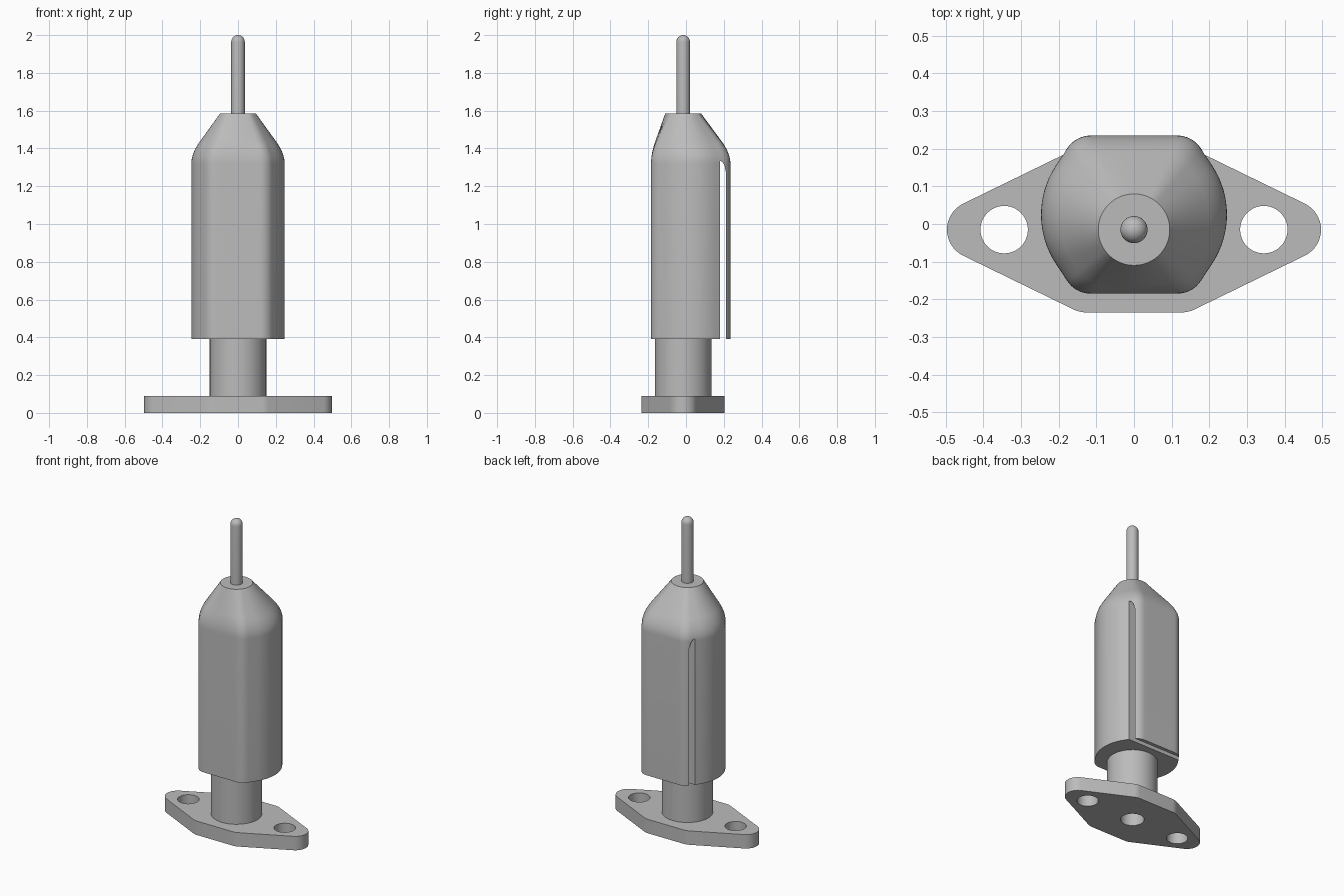
import bpy, bmesh, math
from mathutils import Vector

cube = bpy.data.objects.get("Cube")
if cube:
    bpy.data.objects.remove(cube, do_unlink=True)

AXIS_Y = -0.015
MID_Y = 0.025

grey = bpy.data.materials.new("plain grey")
grey.use_nodes = True
grey.diffuse_color = (0.5, 0.5, 0.5, 1)
grey.node_tree.nodes["Principled BSDF"].inputs["Base Color"].default_value = (0.5, 0.5, 0.5, 1)


def skin(name, rings, cap_start=True, cap_end=True, loop=False):
    """Join rings of points into a surface."""
    bm = bmesh.new()
    rows = [[bm.verts.new(p) for p in ring] for ring in rings]
    n = len(rows[0])
    pairs = list(zip(rows, rows[1:])) + ([(rows[-1], rows[0])] if loop else [])
    for a, b in pairs:
        for i in range(n):
            j = (i + 1) % n
            bm.faces.new((a[i], a[j], b[j], b[i]))
    if cap_start and not loop:
        bm.faces.new(rows[0][::-1])
    if cap_end and not loop:
        bm.faces.new(rows[-1])
    bmesh.ops.recalc_face_normals(bm, faces=bm.faces)
    mesh = bpy.data.meshes.new(name)
    bm.to_mesh(mesh)
    bm.free()
    obj = bpy.data.objects.new(name, mesh)
    mesh.materials.append(grey)
    bpy.context.collection.objects.link(obj)
    return obj


def activate(obj):
    bpy.ops.object.select_all(action='DESELECT')
    obj.select_set(True)
    bpy.context.view_layer.objects.active = obj


def cut(obj, cutter):
    activate(obj)
    mod = obj.modifiers.new("cut", 'BOOLEAN')
    mod.operation, mod.solver, mod.object = 'DIFFERENCE', 'EXACT', cutter
    bpy.ops.object.modifier_apply(modifier=mod.name)
    bpy.data.objects.remove(cutter, do_unlink=True)


def smooth(obj):
    activate(obj)
    bpy.ops.object.shade_smooth_by_angle(angle=math.radians(30))


def circle(r, z, x=0, n=48):
    return [(x + r * math.cos(math.tau * i / n), AXIS_Y + r * math.sin(math.tau * i / n), z)
            for i in range(n)]


def arc(cx, cy, r, a0, a1, steps):
    angles = [math.radians(a0 + (a1 - a0) * i / steps) for i in range(steps + 1)]
    return [(cx + r * math.cos(a), cy + r * math.sin(a)) for a in angles]


def line(a, b, steps):
    """Points strictly between a and b."""
    return [tuple(Vector(a).lerp(Vector(b), i / steps)) for i in range(1, steps)]


def mirror_quarter(quarter):
    """Quarter outline from the +x axis to the +y axis, mirrored to a full loop."""
    half = quarter + [(-x, y) for x, y in reversed(quarter) if x > 1e-6]
    return half + [(x, -y) for x, y in reversed(half) if y > 1e-6]


# Mounting flange with two bolt holes and a central bore
outline = mirror_quarter(arc(0.42, 0, 0.077, 0, 64, 8) + arc(0.126, 0.14, 0.08, 64, 90, 4))
flange = skin("mounting_flange", [[(x, y + AXIS_Y, z) for x, y in outline] for z in (0, 0.09)])
for x, r in ((-0.345, 0.063), (0, 0.07), (0.345, 0.063)):
    cut(flange, skin("hole_cutter", [circle(r, -0.1, x), circle(r, 0.2, x)]))
smooth(flange)

# Hollow stem
stem = skin("stem", [circle(r, z) for r, z in
                     ((0.07, 0.09), (0.15, 0.09), (0.15, 0.4), (0.07, 0.4))], loop=True)
smooth(stem)

# Body: flat front and back, bowed sides, lofted to a round nose
side = arc(0.011, 0, 0.236, 0, 33, 8)
corner = arc(0.115, 0.135, 0.075, 33, 90, 8)
section = mirror_quarter(side + line(side[-1], corner[0], 4) + corner
                         + line(corner[-1], (0, 0.21), 5) + [(0, 0.21)])
base = [Vector((x, y + MID_Y)) for x, y in section]
centre = Vector((0, AXIS_Y))
tip = [centre + (p - centre).normalized() * 0.095 for p in base]


def body_ring(t, z):
    return [(*p.lerp(q, t), z) for p, q in zip(base, tip)]


rings = [body_ring(0, 0.39)]
for i in range(9):
    u = i / 8
    rings.append(body_ring(0.31 * u * u, (1 - u) ** 2 * 1.32 + 2 * u * (1 - u) * 1.375 + u * u * 1.44))
rings.append(body_ring(1, 1.585))
body = skin("body", rings)

# Through slot that leaves a thin clip along the back
slot = [(0.181, 0.3), (0.181, 1.335), (0.193, 1.328), (0.204, 1.31), (0.211, 1.275), (0.211, 0.3)]
cut(body, skin("slot_cutter", [[(x, y, z) for y, z in slot] for x in (-0.4, 0.4)]))
smooth(body)

# Round-ended pin
R = 0.036
dome = [circle(R * math.cos(a), 2 - R + R * math.sin(a), n=32)
        for a in (math.radians(d) for d in range(0, 88, 11))]
pin = skin("pin", [circle(R, 1.56, n=32)] + dome + [circle(0.002, 2, n=32)])
smooth(pin)
